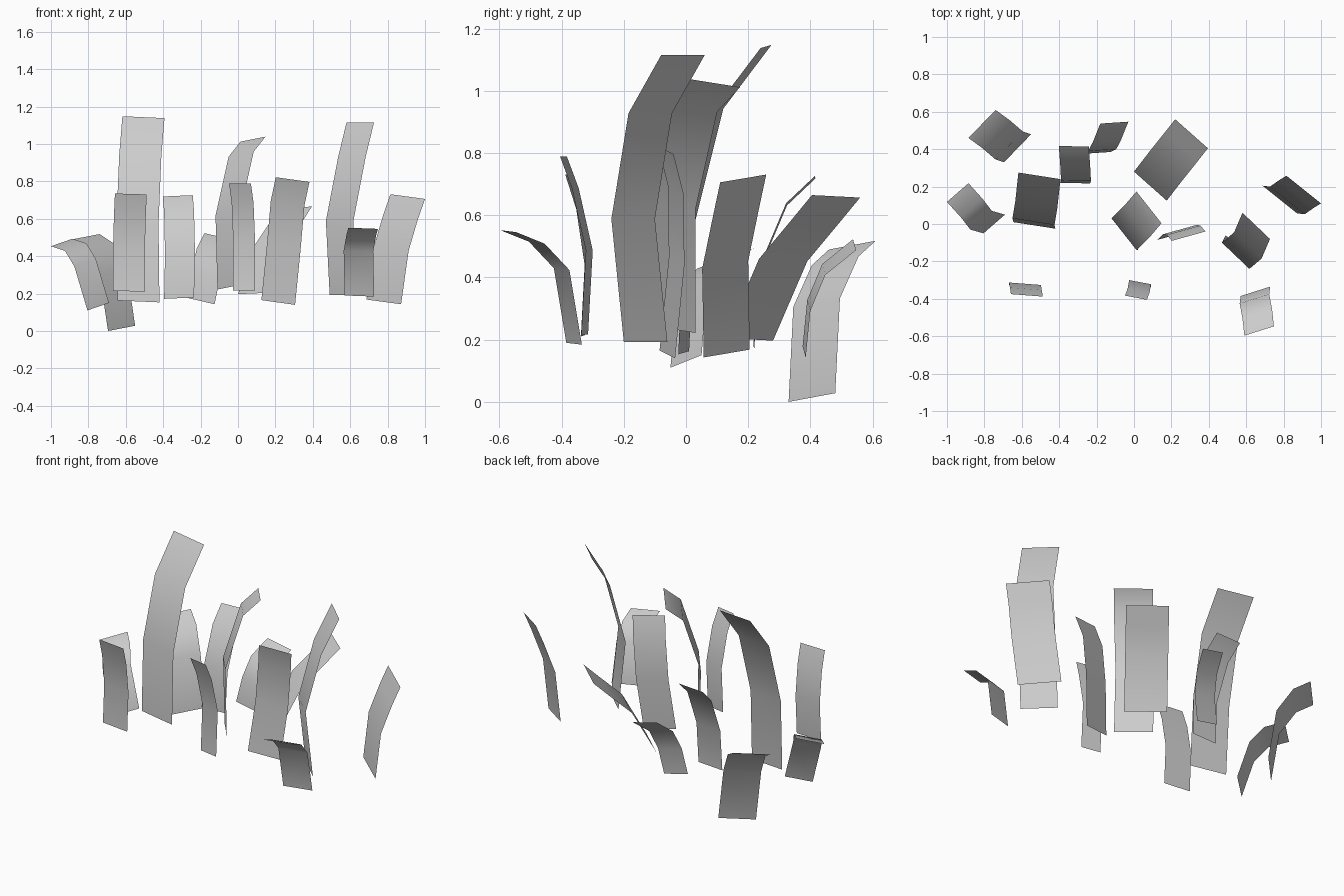
import bpy
from mathutils import Vector

cube = bpy.data.objects.get("Cube")
if cube:
    bpy.data.objects.remove(cube, do_unlink=True)

# Single colour shared by every blade
grey = bpy.data.materials.new("plain_grey")
grey.use_nodes = True
colour = (0.6, 0.6, 0.6, 1)
grey.diffuse_color = colour
shader = next(n for n in grey.node_tree.nodes if n.type == "BSDF_PRINCIPLED")
shader.inputs["Base Color"].default_value = colour


def grass_blade(name, root, across, low_bend, high_bend, tip):
    """Sweep the root edge (root to root + across) through two bends to the tip."""
    root, across = Vector(root), Vector(across)
    verts = []
    for offset in ((0, 0, 0), low_bend, high_bend, tip):
        left = root + Vector(offset)
        verts += [left, left + across]
    faces = [(i, i + 1, i + 3, i + 2) for i in range(0, len(verts) - 2, 2)]
    mesh = bpy.data.meshes.new(name)
    mesh.from_pydata(verts, [], faces)
    mesh.materials.append(grey)
    mesh.polygons.foreach_set("use_smooth", [True] * len(faces))
    blade = bpy.data.objects.new(name, mesh)
    bpy.context.collection.objects.link(blade)
    return blade


# Blades on the right side
grass_blade("right_back_blade", root=(-.695, .33, 0), across=(.145, .15, .028),
            low_bend=(-.045, .015, .305), high_bend=(-.115, .075, .44), tip=(-.19, .13, .49))
grass_blade("right_outer_blade", root=(-.805, -.05, .11), across=(.115, .1, .04),
            low_bend=(-.07, .02, .235), high_bend=(-.12, .085, .318), tip=(-.195, .168, .343))
grass_blade("right_tall_blade", root=(-.645, .01, .163), across=(.225, -.035, -.01),
            low_bend=(-.005, .02, .42), high_bend=(.01, .11, .78), tip=(.027, .265, .985))
grass_blade("right_front_blade", root=(-.668, -.325, .215), across=(.17, -.013, -.005),
            low_bend=(0, .012, .23), high_bend=(.005, -.015, .41), tip=(.01, -.05, .52))

# Blades around the middle
grass_blade("middle_right_blade", root=(-.395, .22, .172), across=(.16, -.003, .007),
            low_bend=(.005, .012, .24), high_bend=(0, .105, .46), tip=(-.007, .197, .547))
grass_blade("middle_back_blade", root=(-.275, .375, .178), across=(.15, .01, -.035),
            low_bend=(.03, .015, .15), high_bend=(.055, .063, .265), tip=(.095, .162, .345))
grass_blade("middle_tall_blade", root=(-.11, .03, .222), across=(.134, -.17, .027),
            low_bend=(-.01, 0, .395), high_bend=(.06, .07, .71), tip=(.123, .144, .79))
grass_blade("middle_front_blade", root=(-.026, -.315, .217), across=(.117, -.022, 0),
            low_bend=(0, .015, .27), high_bend=(-.008, -.03, .47), tip=(-.022, -.068, .572))
grass_blade("middle_left_blade", root=(.125, -.085, .165), across=(.18, .05, -.025),
            low_bend=(.03, .03, .3), high_bend=(.05, .027, .53), tip=(.077, -.005, .657))

# Blades on the left side
grass_blade("left_back_blade", root=(0, .28, .197), across=(.175, -.155, .008),
            low_bend=(.085, .11, .255), high_bend=(.165, .21, .375), tip=(.22, .28, .46))
grass_blade("left_tall_blade", root=(.49, -.06, .193), across=(.147, -.14, 0),
            low_bend=(-.02, -.04, .395), high_bend=(.045, .015, .735), tip=(.09, .12, .922))
grass_blade("left_outer_blade", root=(.687, .205, .168), across=(.185, -.148, -.025),
            low_bend=(.04, -.005, .285), high_bend=(.09, .03, .455), tip=(.128, .053, .563))
grass_blade("left_front_blade", root=(.57, -.385, .19), across=(.158, .05, -.006),
            low_bend=(-.005, -.04, .24), high_bend=(.01, -.12, .325), tip=(.02, -.212, .362))
